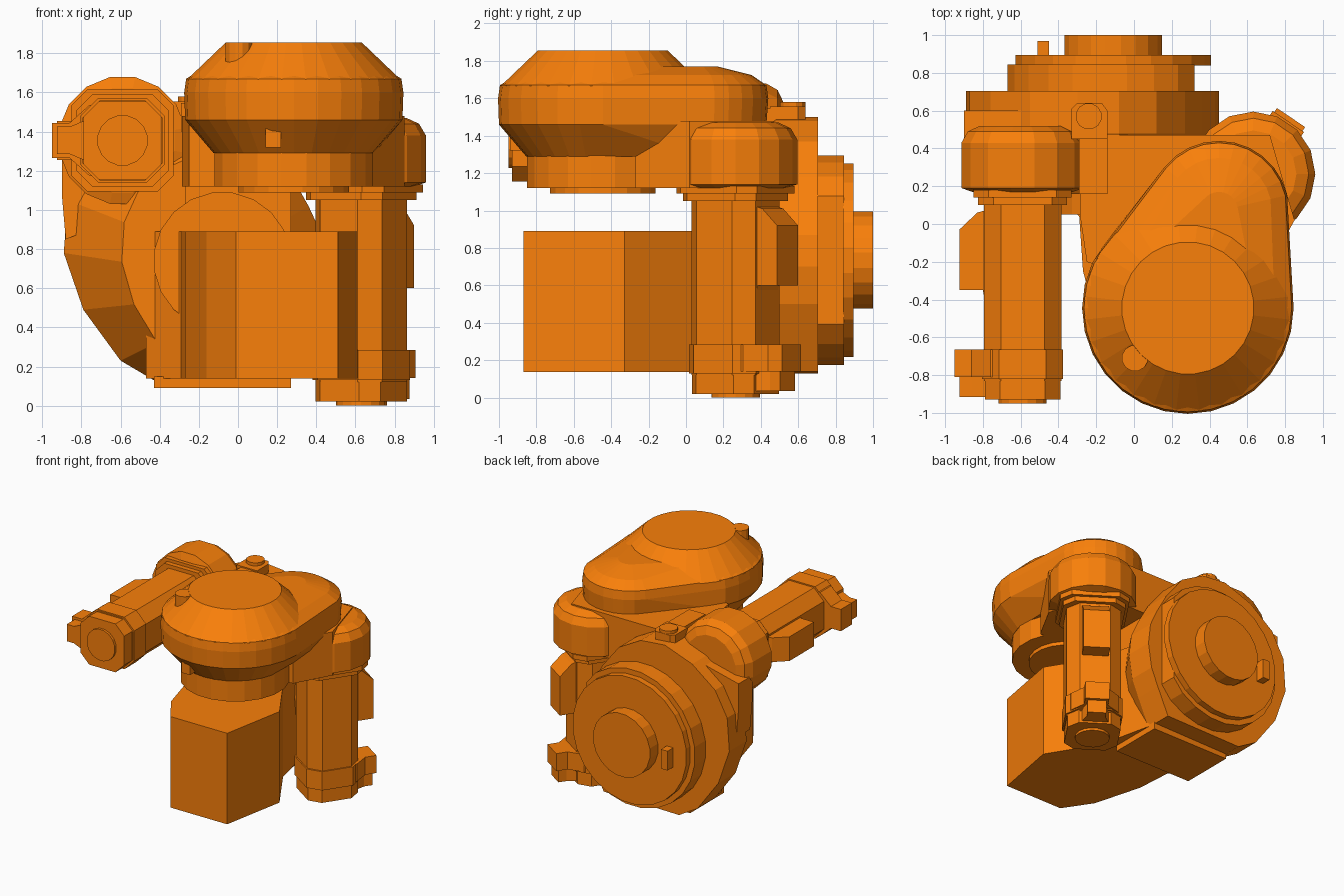
import bpy, bmesh, math
from mathutils import Matrix, Vector

if "Cube" in bpy.data.objects:
    bpy.data.objects.remove(bpy.data.objects["Cube"])

orange = bpy.data.materials.new("orange_paint")
orange.diffuse_color = (0.95, 0.215, 0.003, 1)
orange.use_nodes = True
orange.node_tree.nodes["Principled BSDF"].inputs["Base Color"].default_value = orange.diffuse_color


def loft(name, rings, matrix=Matrix()):
    """Skin equal-length rings of 3D points and cap both ends."""
    bm = bmesh.new()
    vs = [[bm.verts.new(matrix @ Vector(p)) for p in ring] for ring in rings]
    n = len(vs[0])
    for a, b in zip(vs, vs[1:]):
        for i in range(n):
            bm.faces.new((a[i], a[(i + 1) % n], b[(i + 1) % n], b[i]))
    bm.faces.new(vs[0][::-1])
    bm.faces.new(vs[-1])
    bmesh.ops.recalc_face_normals(bm, faces=bm.faces)
    mesh = bpy.data.meshes.new(name)
    bm.to_mesh(mesh)
    bm.free()
    mesh.materials.append(orange)
    ob = bpy.data.objects.new(name, mesh)
    bpy.context.collection.objects.link(ob)
    return ob


def at_z(pts, z):
    return [(x, y, z) for x, y in pts]


def at_y(pts, y):
    return [(x, y, z) for x, z in pts]


def circle(cx, cy, r, n=20):
    return [(cx + r * math.cos((i + .5) * math.tau / n),
             cy + r * math.sin((i + .5) * math.tau / n)) for i in range(n)]


def chamfered(h, c):
    """Square of half size h with corners cut by c."""
    k = h - c
    return [(h, -k), (h, k), (k, h), (-k, h), (-h, k), (-h, -k), (-k, -h), (k, -h)]


def rect(x0, x1, y0, y1):
    return [(x0, y0), (x1, y0), (x1, y1), (x0, y1)]


def prism_z(name, pts, a, b, m=Matrix()):
    return loft(name, [at_z(pts, a), at_z(pts, b)], m)


def prism_y(name, pts, a, b):
    return loft(name, [at_y(pts, a), at_y(pts, b)])


# Servo motor: local axis +z, connector side +x
def motor(tag, m):
    loft(tag + "_gear_housing", [at_z(circle(0, 0, r, 16), z) for r, z in
         ((.27, 1.12), (.33, 1.14), (.33, 1.38), (.295, 1.44), (.23, 1.47))], m)
    prism_z(tag + "_flange", chamfered(.26, .08), 1.09, 1.13, m)
    prism_z(tag + "_mount", chamfered(.235, .08), 1.05, 1.09, m)
    prism_z(tag + "_body", chamfered(.205, .09), .12, 1.06, m)
    prism_z(tag + "_collar", chamfered(.215, .09), .13, .285, m)
    prism_z(tag + "_end", chamfered(.2, .08), .02, .13, m)
    prism_z(tag + "_cap", circle(0, 0, .13, 16), 0, .03, m)
    # Terminal box with sloped ends
    side = [(.17, .53), (.20, .55), (.21, .6), (.335, .6), (.335, .92), (.24, 1.01), (.17, 1.03)]
    loft(tag + "_terminal_box", [[(x, s * .1, z) for x, z in side] for s in (-1, 1)], m)
    # Connector that narrows outward, with a lower plug
    arm = [(0, -.2), (.17, -.18), (.27, -.09), (.36, -.09),
           (.36, .09), (.27, .09), (.17, .18), (0, .2)]
    prism_z(tag + "_connector", arm, .14, .285, m)
    prism_z(tag + "_plug", [(.15, -.12), (.27, -.07), (.335, -.07), (.335, .07), (.27, .07), (.15, .12)],
            .035, .15, m)


motor("upright_motor", Matrix.Translation((.63, .265, 0)) @ Matrix.Rotation(math.radians(56), 4, 'Z'))
motor("side_motor", Matrix(((-1, 0, 0, -.59), (0, 0, 1, -.95), (0, 1, 0, 1.355), (0, 0, 0, 1))))

# Gear head: teardrop shape wrapped round a large and a small circle
BIG, SMALL = Vector((.285, -.445)), Vector((.45, .07))


def teardrop(r1, r2, n=28):
    pts = []
    for i in range(n):
        d = Vector((math.cos(i * math.tau / n), math.sin(i * math.tau / n)))
        pts.append(max((BIG + r1 * d, SMALL + r2 * d), key=lambda p: p.dot(d)))
    return pts


loft("head_shell", [at_z(teardrop(a, b), z) for a, b, z in
     ((.41, .25, 1.29), (.555, .36, 1.46), (.56, .37, 1.6), (.55, .36, 1.67),
      (.46, .28, 1.725), (.37, .1, 1.77))])
loft("head_dome", [at_z(circle(*BIG, r, 28), z) for r, z in ((.55, 1.665), (.35, 1.855))])
prism_z("head_neck", circle(*BIG, .41), 1.12, 1.32)
prism_z("head_ring", circle(*BIG, .285), 1.09, 1.13)
prism_z("head_filler_boss", circle(.005, -.71, .07, 12), 1.7, 1.854)
prism_z("head_front_rib", rect(.14, .22, -.94, -.8), 1.32, 1.46)

# Bridge joining head, upright motor and rear disc
bridge = [(-.285, .04), (-.25, -.2), (-.13, -.24), (.69, -.27),
          (.85, .02), (.72, .47), (-.285, .47)]
prism_z("bridge", bridge, 1.12, 1.48)
prism_z("bridge_strip", rect(-.29, -.14, .16, .6), 1.4, 1.545)
prism_z("bridge_pad", [(-.33, .45), (-.14, .45), (-.14, .6), (-.17, .64), (-.3, .64), (-.33, .61)], 1.4, 1.555)
prism_z("bridge_plug", circle(-.24, .57, .07, 12), 1.54, 1.58)

# Front counterweight box
box = [(-.27, -.25), (-.16, -.645), (-.01, -.87), (.51, -.87), (.61, -.33),
       (.37, .06), (.27, .5), (-.47, .5), (-.47, .2), (-.29, .04)]
prism_z("counterweight", box, .138, .89)
prism_z("bottom_plate", rect(-.43, .27, .12, .56), .09, .15)

# Main rear body tapering to the front
body = [(-.43, .13), (-.6, .23), (-.79, .49), (-.89, .78), (-.87, 1.05), (-.76, 1.25),
        (-.55, 1.41), (-.3, 1.5), (-.08, 1.48), (.12, 1.37), (.27, 1.18), (.36, 1.02),
        (.43, .87), (.45, .7), (.42, .5), (.36, .36), (.26, .14)]
inner = [(-.11 + .62 * (x + .11), .6 + .75 * (z - .6)) for x, z in body]
loft("main_body", [at_y(inner, .16), at_y(body, .48), at_y(body, .705)])
prism_y("body_front_boss", circle(-.08, .74, .352, 20), .05, .5)
prism_y("body_front_wall", rect(-.27, .27, .8, 1.14), .1, .5)
prism_y("side_motor_bracket", [(-.9, 1.3), (-.9, 1.08), (-.88, .85), (-.68, .93), (-.5, .88), (-.3, 1.0), (-.28, 1.45)], .42, .6)

# Stepped rear bearing
rear = [(min(x, .32), z) for x, z in circle(-.11, .735, .565, 24)]
prism_y("bearing_step", rear, .7, .845)
prism_y("bearing_flange", circle(-.11, .735, .522, 24), .84, .895)
prism_y("bearing_cap", circle(-.11, .735, .262, 20), .89, 1.0)
prism_y("bearing_tab", rect(-.51, -.45, .62, .78), .88, .97)
